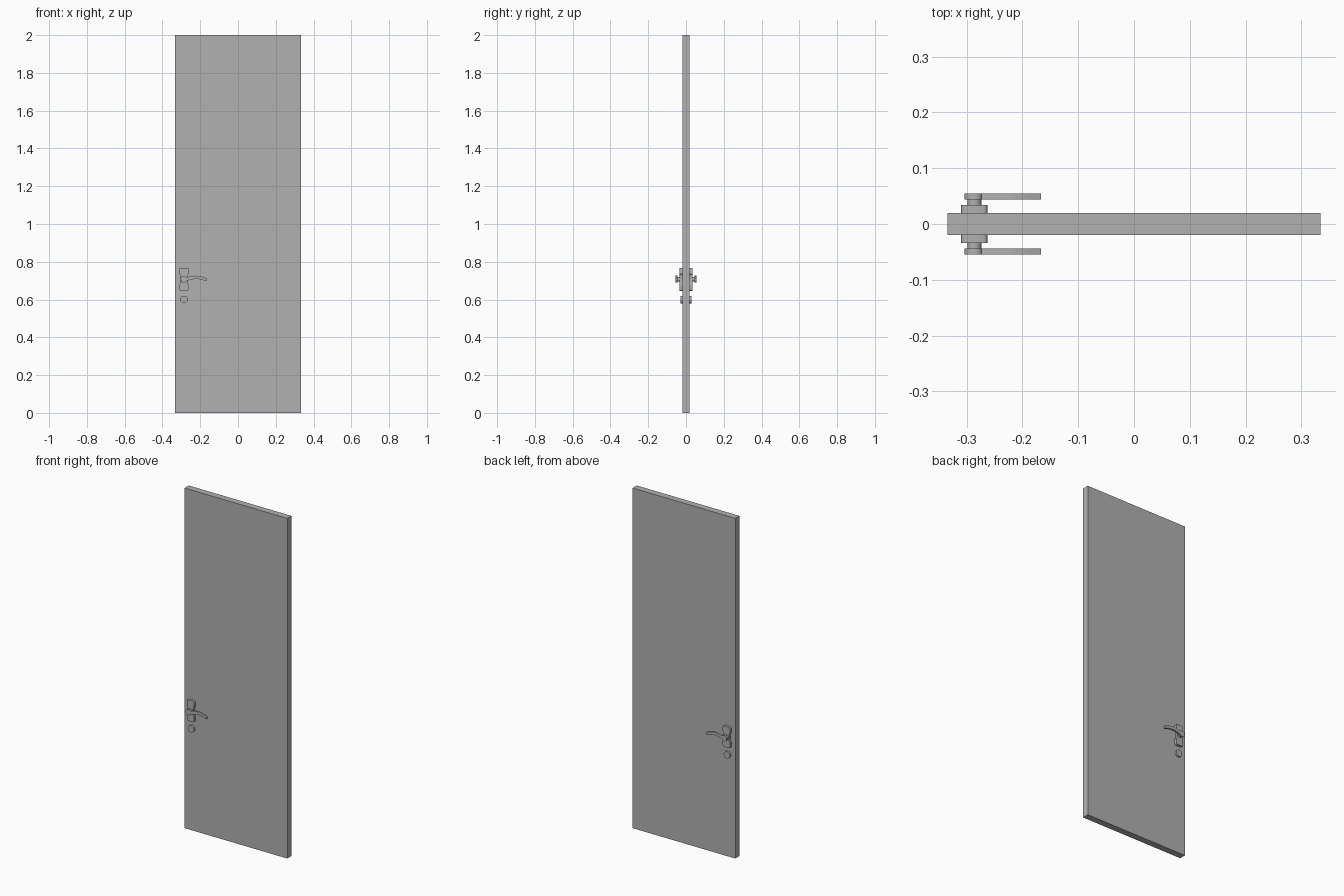
import bpy, bmesh
from math import sin, cos, pi, radians

if "Cube" in bpy.data.objects:
    bpy.data.objects.remove(bpy.data.objects["Cube"])

HX = -0.286   # handle axis
HZ = 0.707

# Dark grey shared by the whole door
grey = bpy.data.materials.new("dark_grey")
grey.diffuse_color = (0.44, 0.44, 0.44, 1)
grey.use_nodes = True
grey.node_tree.nodes["Principled BSDF"].inputs["Base Color"].default_value = grey.diffuse_color


def prism(name, outline, y0, y1):
    """Extrude an x/z outline between two depths."""
    bm = bmesh.new()
    face = bm.faces.new([bm.verts.new((x, y0, z)) for x, z in outline])
    new = bmesh.ops.extrude_face_region(bm, geom=[face])["geom"]
    verts = [v for v in new if isinstance(v, bmesh.types.BMVert)]
    bmesh.ops.translate(bm, verts=verts, vec=(0, y1 - y0, 0))
    bmesh.ops.recalc_face_normals(bm, faces=bm.faces)
    mesh = bpy.data.meshes.new(name)
    bm.to_mesh(mesh)
    bm.free()
    mesh.materials.append(grey)
    ob = bpy.data.objects.new(name, mesh)
    bpy.context.collection.objects.link(ob)
    bpy.ops.object.select_all(action='DESELECT')
    ob.select_set(True)
    bpy.context.view_layer.objects.active = ob
    bpy.ops.object.shade_smooth_by_angle(angle=radians(35))
    return ob


def arc(cx, cz, r, a0, a1, n):
    angles = [radians(a0 + (a1 - a0) * i / n) for i in range(n + 1)]
    return [(cx + r * cos(a), cz + r * sin(a)) for a in angles]


def circle(cx, cz, r, n=24):
    return arc(cx, cz, r, 0, 360, n)[:-1]


# Back plate outline: rounded ends with a narrower waist
quarter = [(0.018, 0.0), (0.018, 0.018), (0.0195, 0.023), (0.0235, 0.028)]
quarter += arc(0.0155, 0.053, 0.008, 0, 90, 5)
right = [(x, -z) for x, z in reversed(quarter[1:])] + quarter
plate = [(HX + x, HZ + z) for x, z in right]
plate += [(HX - x, HZ + z) for x, z in reversed(right)]

# Lever outline: round head running into an arched, tapering arm
upper, lower = [], []
N = 12
for i in range(N + 1):
    t = i / N
    x = HX + 0.013 + 0.106 * t
    mid = HZ - 0.001 + 0.012 * sin(pi * min(1, t * 0.95 + 0.05)) - 0.001 * t
    half = 0.0095 - 0.002 * t
    upper.append((x, mid + half))
    lower.append((x, mid - half))
lever = arc(HX, HZ, 0.0175, 50, 310, 18) + lower + upper[::-1]

# Door leaf
prism("door_panel", [(-0.334, 0), (0.334, 0), (0.334, 2), (-0.334, 2)],
      -0.0193, 0.0193)

# Matching hardware on both faces
for side, s in (("front", -1), ("back", 1)):
    prism(side + "_handle_plate", plate, s * 0.019, s * 0.0337)
    prism(side + "_handle_neck", circle(HX, HZ, 0.0125), s * 0.033, s * 0.045)
    prism(side + "_lever", lever, s * 0.044, s * 0.055)
    prism(side + "_lock_cover", circle(HX, 0.60, 0.02), s * 0.019, s * 0.030)
